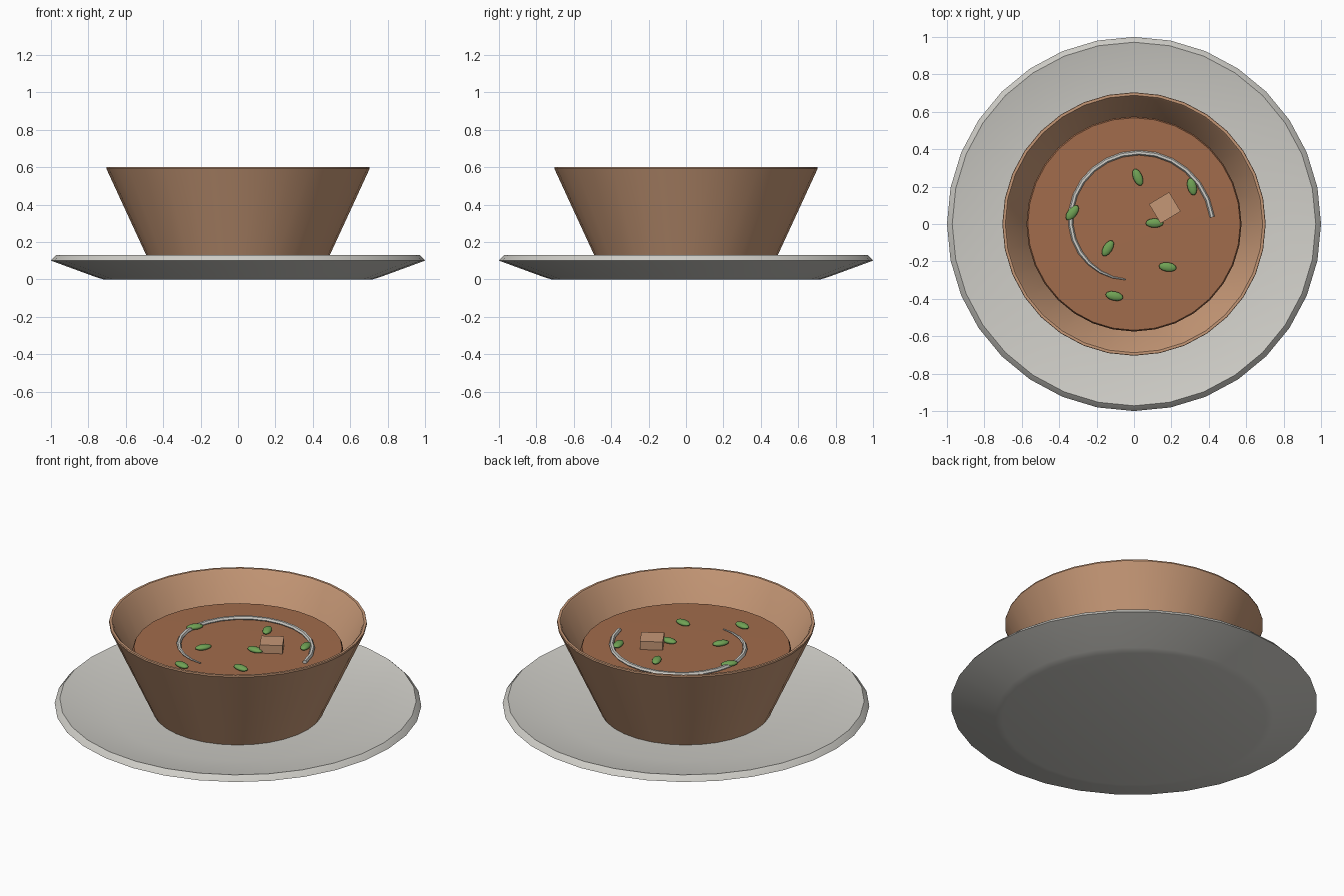
import bpy, bmesh, math

if "Cube" in bpy.data.objects:
    bpy.data.objects.remove(bpy.data.objects["Cube"])

def material(name, rgb):
    m = bpy.data.materials.new(name)
    m.diffuse_color = (*rgb, 1)
    m.use_nodes = True
    m.node_tree.nodes["Principled BSDF"].inputs["Base Color"].default_value = m.diffuse_color
    return m

white = material("warm_white", (0.63, 0.62, 0.58))
clay = material("clay", (0.56, 0.31, 0.18))
broth = material("soup_brown", (0.36, 0.15, 0.072))
green = material("herb_green", (0.16, 0.36, 0.09))

def finish(ob, name, mat, smooth=True):
    ob.name = name
    ob.data.materials.append(mat)
    if smooth:
        bpy.ops.object.select_all(action='DESELECT')
        ob.select_set(True)
        bpy.context.view_layer.objects.active = ob
        bpy.ops.object.shade_smooth_by_angle(angle=math.radians(30))
    return ob

def lathe(name, profile, mat, n=32):
    """Spin a closed (radius, z) profile round the z axis."""
    bm = bmesh.new()
    rings = []
    for r, z in profile:
        if r == 0:
            rings.append([bm.verts.new((0, 0, z))] * n)
        else:
            rings.append([bm.verts.new((r * math.cos(math.tau * i / n),
                                        r * math.sin(math.tau * i / n), z)) for i in range(n)])
    for a, b in zip(rings, rings[1:]):
        for i in range(n):
            j = (i + 1) % n
            corners = list(dict.fromkeys((a[i], a[j], b[j], b[i])))
            bm.faces.new(corners)
    bmesh.ops.recalc_face_normals(bm, faces=bm.faces)
    me = bpy.data.meshes.new(name)
    bm.to_mesh(me)
    bm.free()
    ob = bpy.data.objects.new(name, me)
    bpy.context.collection.objects.link(ob)
    return finish(ob, name, mat)

# Saucer with a raised, chamfered rim
lathe("saucer", [(0, 0), (0.72, 0), (0.76, 0.012), (1.0, 0.10), (0.985, 0.118),
                 (0.972, 0.13), (0.955, 0.126), (0.68, 0.075), (0, 0.07)], white)

# Flared bowl with a thin wall
lathe("bowl", [(0, 0.065), (0.461, 0.065), (0.704, 0.592), (0.702, 0.6), (0.688, 0.6),
               (0.68, 0.592), (0.46, 0.12), (0, 0.12)], clay)

# Soup
lathe("soup", [(0, 0.34), (0.565, 0.34), (0.575, 0.43), (0.568, 0.445), (0, 0.447)], broth)

# Cream swirl: an inward spiral that thins out at its end
curve = bpy.data.curves.new("cream_swirl", 'CURVE')
curve.dimensions = '3D'
curve.bevel_depth = 0.013
curve.bevel_resolution = 1
curve.use_fill_caps = True
spline = curve.splines.new('POLY')
count = 20
spline.points.add(count - 1)
for i, p in enumerate(spline.points):
    t = i / (count - 1)
    a = math.radians(5 + 257 * t)
    r = 0.42 - 0.12 * t
    p.co = (r * math.cos(a), r * math.sin(a), 0.452, 1)
    p.radius = min(1, 0.25 + (1 - t) * 3.5)
swirl = bpy.data.objects.new("cream_swirl", curve)
bpy.context.collection.objects.link(swirl)
bpy.ops.object.select_all(action='DESELECT')
swirl.select_set(True)
bpy.context.view_layer.objects.active = swirl
bpy.ops.object.convert(target='MESH')
finish(bpy.context.object, "cream_swirl", white)

# Herb leaves: flattened ellipsoids (x, y, heading in degrees)
leaves = [(0.02, 0.25, 112), (0.31, 0.20, 104), (-0.33, 0.06, 52), (-0.14, -0.13, 58),
          (0.18, -0.23, -8), (-0.105, -0.385, -12), (0.11, 0.005, 0)]
for i, (x, y, heading) in enumerate(leaves):
    bpy.ops.mesh.primitive_uv_sphere_add(segments=12, ring_count=8, location=(x, y, 0.458),
                                         rotation=(0, 0, math.radians(heading)))
    bpy.context.object.scale = (0.048, 0.025, 0.015)
    finish(bpy.context.object, f"herb_leaf_{i + 1}", green)

# Crouton
bpy.ops.mesh.primitive_cube_add(size=1, location=(0.165, 0.087, 0.468),
                                rotation=(0, 0, math.radians(31)))
bpy.context.object.scale = (0.125, 0.12, 0.055)
finish(bpy.context.object, "crouton", clay, smooth=False)
